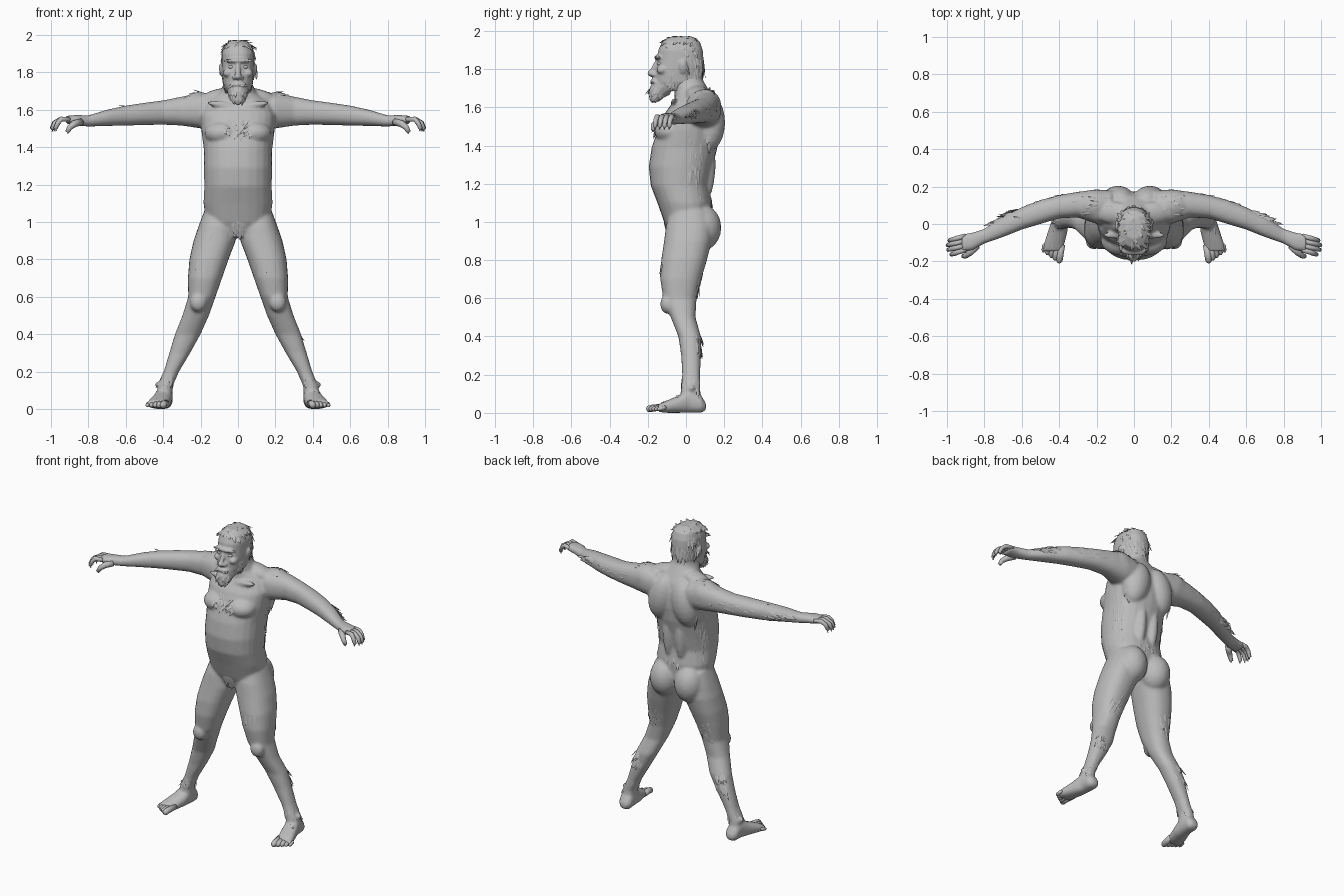
import bpy, bmesh, math, random
from mathutils import Vector, Matrix
from mathutils.bvhtree import BVHTree

random.seed(4)
if "Cube" in bpy.data.objects:
    bpy.data.objects.remove(bpy.data.objects["Cube"])

grey = bpy.data.materials.new("plain_grey")
grey.use_nodes = True
GREY = (0.5, 0.5, 0.5, 1)
grey.diffuse_color = GREY
grey.node_tree.nodes["Principled BSDF"].inputs["Base Color"].default_value = GREY
SIDES = (1, -1)


def skin_rings(bm, rings):
    """Bridge rings of points and cap both ends."""
    loops = [[bm.verts.new(p) for p in ring] for ring in rings]
    n = len(loops[0])
    for a, b in zip(loops, loops[1:]):
        for i in range(n):
            bm.faces.new((a[i], a[(i + 1) % n], b[(i + 1) % n], b[i]))
    bm.faces.new(loops[0])
    bm.faces.new(loops[-1])


def loft(bm, axis, sections, side=1, n=24, power=2.3):
    """Rounded sections given as low/high extents on two axes plus a position."""
    rings = []
    for u0, u1, v0, v1, pos in sections:
        ring = []
        for i in range(n):
            c, s = math.cos(math.tau * i / n), math.sin(math.tau * i / n)
            u = (u0 + u1) / 2 + (u1 - u0) / 2 * math.copysign(abs(c) ** (2 / power), c)
            v = (v0 + v1) / 2 + (v1 - v0) / 2 * math.copysign(abs(s) ** (2 / power), s)
            p = {"x": (pos, u, v), "y": (u, pos, v), "z": (u, v, pos)}[axis]
            ring.append((p[0] * side, p[1], p[2]))
        rings.append(ring)
    skin_rings(bm, rings)


def tube(bm, points, radii, side=1, n=10):
    pts = [Vector((x * side, y, z)) for x, y, z in points]
    rings = []
    for i, p in enumerate(pts):
        d = pts[min(i + 1, len(pts) - 1)] - pts[max(i - 1, 0)]
        q = d.to_track_quat("Z", "Y")
        rings.append([p + q @ Vector((math.cos(math.tau * k / n), math.sin(math.tau * k / n), 0)) * radii[i]
                      for k in range(n)])
    skin_rings(bm, rings)


def blob(bm, centre, size, side=1, tilt=0):
    m = Matrix.Translation((centre[0] * side, centre[1], centre[2]))
    m = m @ Matrix.Rotation(tilt * side, 4, "Y") @ Matrix.Diagonal((*size, 1))
    bmesh.ops.create_uvsphere(bm, u_segments=20, v_segments=12, radius=1, matrix=m)


def finish(bm, name, voxel=0, smooth=True):
    bmesh.ops.recalc_face_normals(bm, faces=bm.faces)
    mesh = bpy.data.meshes.new(name)
    bm.to_mesh(mesh)
    bm.free()
    mesh.materials.append(grey)
    for f in mesh.polygons:
        f.use_smooth = smooth
    ob = bpy.data.objects.new(name, mesh)
    bpy.context.collection.objects.link(ob)
    if voxel:
        rm = ob.modifiers.new("fuse", "REMESH")
        rm.mode, rm.voxel_size, rm.use_smooth_shade = "VOXEL", voxel, True
        sm = ob.modifiers.new("soften", "SMOOTH")
        sm.factor, sm.iterations = 0.5, 5
    return ob


# body: torso and neck
bm = bmesh.new()
torso = [(.1, -.08, .1, .92), (.17, -.115, .13, 1.0), (.185, -.15, .135, 1.1), (.18, -.185, .12, 1.19),
         (.183, -.195, .14, 1.29), (.183, -.18, .165, 1.39), (.195, -.15, .175, 1.48), (.2, -.11, .17, 1.57),
         (.17, -.06, .15, 1.64), (.1, -.06, .12, 1.69), (.075, -.08, .09, 1.74), (.07, -.08, .08, 1.8)]
loft(bm, "z", [(-w, w, f, b, z) for w, f, b, z in torso])

# body: limbs and muscle masses
LEG = [(.03, .18, -.08, .12, 1.06), (.01, .21, -.105, .14, .98), (.012, .238, -.115, .135, .9),
       (.05, .26, -.13, .11, .8), (.085, .268, -.135, .08, .7), (.12, .266, -.12, .055, .6),
       (.155, .297, -.08, .05, .5), (.2, .337, -.04, .078, .4), (.255, .367, -.025, .078, .3),
       (.315, .397, -.02, .074, .2), (.35, .43, -.025, .075, .12), (.352, .43, -.03, .08, .05)]
FOOT = [(.37, .415, .015, .05, .105), (.35, .435, 0, .09, .08), (.35, .44, 0, .125, .02),
        (.355, .46, 0, .09, -.04), (.37, .48, 0, .065, -.1), (.38, .49, .005, .045, -.145)]
ARM = [(.0, .18, 1.49, 1.68, .12), (.0, .185, 1.5, 1.69, .2), (.035, .172, 1.515, 1.67, .3),
       (.03, .155, 1.52, 1.65, .4), (.0, .128, 1.518, 1.637, .5), (-.03, .09, 1.515, 1.622, .6),
       (-.07, .04, 1.513, 1.6, .7), (-.105, -.025, 1.51, 1.57, .8), (-.14, -.045, 1.515, 1.572, .86),
       (-.15, -.055, 1.525, 1.567, .92)]
for s in SIDES:
    loft(bm, "z", LEG, s)
    loft(bm, "y", FOOT, s)
    loft(bm, "x", ARM, s)
    blob(bm, (.085, -.08, 1.475), (.095, .085, .065), s)            # chest
    blob(bm, (.085, .12, 1.52), (.09, .085, .15), s, -.2)           # upper back
    blob(bm, (.045, .09, 1.3), (.045, .065, .2), s)                 # spine ridge
    blob(bm, (.09, .085, .97), (.095, .1, .12), s)                  # buttock
    blob(bm, (.11, .06, 1.67), (.1, .06, .04), s, .25)              # trapezius
    blob(bm, (.21, .1, 1.61), (.1, .085, .085), s, .1)              # shoulder
    blob(bm, (.08, -.06, 1.625), (.09, .02, .018), s, -.15)         # collar bone
    blob(bm, (.212, -.1, .57), (.045, .035, .05), s)                # kneecap
    blob(bm, (.41, .03, .13), (.035, .02, .02), s)                  # ankle bone
body = finish(bm, "body", .009)

# fingers, thumbs and toes
for s, label in zip(SIDES, ("left", "right")):
    bm = bmesh.new()
    for i in range(4):
        y, reach = -.064 - .025 * i, (0.99, 1, .997, .98)[i]
        tube(bm, [(.9, y, 1.547), (.945, y - .012, 1.55), (reach - .018, y - .02, 1.53),
                  (reach - .004, y - .024, 1.5), (reach - .008, y - .024, 1.485)],
             (.013, .014, .013, .011, .005), s)
    tube(bm, [(.84, -.115, 1.535), (.875, -.15, 1.525), (.9, -.17, 1.505), (.912, -.172, 1.482),
              (.91, -.172, 1.472)], (.02, .019, .015, .012, .005), s)
    finish(bm, label + "_fingers")
    bm = bmesh.new()
    for i in range(5):
        x, r = .397 + .021 * i, .019 - .002 * i
        tip = -.207 + .014 * i
        tube(bm, [(x - .01, -.11, .03), (x, tip + .035, .026), (x + .003, tip + .01, .02), (x + .003, tip, .016)],
             (r, r, r * .95, r * .45), s)
    finish(bm, label + "_toes")

# head: skull, brow, nose, cheeks, lips, ears
bm = bmesh.new()
skull = [(.055, -.15, .04, 1.685), (.078, -.163, .08, 1.73), (.086, -.16, .088, 1.79), (.088, -.15, .092, 1.85),
         (.088, -.145, .088, 1.9), (.074, -.125, .072, 1.945), (.04, -.08, .035, 1.97)]
loft(bm, "z", [(-w, w, f, b, z) for w, f, b, z in skull])
blob(bm, (0, -.142, 1.862), (.07, .025, .014))
blob(bm, (0, -.178, 1.778), (.02, .025, .018))
tube(bm, [(0, -.145, 1.85), (0, -.165, 1.81), (0, -.182, 1.78)], (.012, .014, .014))
blob(bm, (0, -.165, 1.735), (.045, .022, .016))
blob(bm, (0, -.163, 1.7), (.04, .02, .013))
for s in SIDES:
    blob(bm, (.055, -.125, 1.795), (.026, .03, .022), s)
    blob(bm, (.02, -.17, 1.772), (.011, .016, .011), s)
    blob(bm, (.09, -.015, 1.81), (.011, .023, .036), s, .2)
tube(bm, [(0, -.12, 1.71), (0, -.155, 1.675), (0, -.172, 1.64), (0, -.18, 1.625)], (.06, .046, .025, .006))
head = finish(bm, "head", .006)

# eyes with thin lids
bm = bmesh.new()
for s in SIDES:
    blob(bm, (.036, -.135, 1.828), (.017, .015, .011), s)
finish(bm, "eyes")

# hair tufts laid along the skin
bpy.context.view_layer.update()
deps = bpy.context.evaluated_depsgraph_get()
SKIN = {"body": BVHTree.FromObject(body, deps), "head": BVHTree.FromObject(head, deps)}


def tuft(bm, p, normal, flow, length, width, lift):
    d = flow - normal * flow.dot(normal)
    if d.length < .05:
        return
    d = (d.normalized() + normal * lift).normalized()
    across = d.cross(normal).normalized()
    up = across.cross(d)
    rings = []
    for t, w in ((0, .5), (.4, 1), (.8, .6), (1, .08)):
        c = p + d * length * t - normal * .003
        rings.append([c + across * width * w, c + up * width * w * .3,
                      c - across * width * w, c - up * width * w * .3])
    skin_rings(bm, rings)


def fur(name, skin, centre, size, flow, count, length=.06, lift=.12, width=.009):
    bm = bmesh.new()
    for s in SIDES:
        for _ in range(count):
            p = Vector([c + random.uniform(-h, h) for c, h in zip(centre, size)])
            p.x *= s
            f = Vector((flow[0] * s + random.uniform(-.15, .15), flow[1], flow[2]))
            hit, normal, _i, _d = SKIN[skin].find_nearest(p)
            tuft(bm, hit, normal, f, length * random.uniform(.6, 1.1), width * random.uniform(.7, 1.2), lift)
    finish(bm, name, smooth=False)


DOWN = (0, 0, -1)
fur("crown_hair", "head", (.04, -.03, 1.96), (.05, .09, .03), (.3, -.3, -.6), 30, .05, .1)
fur("side_hair", "head", (.09, .03, 1.85), (.01, .05, .08), (0, .3, -1), 22, .07, .08)
fur("nape_hair", "head", (.04, .1, 1.8), (.04, .01, .08), DOWN, 25, .1, .05)
fur("sideburns", "head", (.09, -.075, 1.76), (.01, .025, .04), (0, -.2, -1), 16, .05, .1)
fur("beard", "head", (.035, -.15, 1.69), (.03, .03, .025), (-.1, -.25, -1), 24, .05, .1)
fur("moustache", "head", (.025, -.2, 1.745), (.02, .01, .004), (1, 0, -.6), 6, .035, .1, .006)
fur("eyebrows", "head", (.04, -.17, 1.866), (.025, .01, .005), (1, 0, .1), 8, .03, .15, .006)
fur("chest_hair", "body", (.04, -.15, 1.52), (.04, .02, .06), (-.5, 0, -1), 16, .06)
fur("shoulder_hair", "body", (.2, .1, 1.7), (.1, .07, .02), (1, 0, -.2), 18, .06, .08)
fur("flank_hair", "body", (.2, .08, 1.32), (.02, .06, .15), DOWN, 24, .08, .1)
fur("upper_arm_hair", "body", (.4, .16, 1.6), (.15, .01, .04), (1, -.2, -.2), 14, .06, .08)
fur("forearm_hair", "body", (.68, .06, 1.57), (.1, .03, .03), (1, .1, -.1), 24, .07, .3)
fur("lower_back_hair", "body", (.03, .14, 1.11), (.03, .01, .04), DOWN, 10, .05, .15)
fur("groin_hair", "body", (.015, -.13, .98), (.018, .01, .03), (-.1, 0, -1), 14, .075, .12, .011)
fur("thigh_hair", "body", (.16, -.15, .88), (.08, .01, .1), (.2, 0, -1), 10, .09, .03, .006)
fur("rear_thigh_hair", "body", (.19, .1, .68), (.07, .01, .08), (.3, 0, -1), 14, .08, .1)
fur("calf_hair", "body", (.31, .09, .38), (.05, .02, .06), (.4, 0, -1), 16, .07, .2)
fur("ankle_hair", "body", (.38, .02, .16), (.05, .08, .05), (.2, 0, -1), 22, .05, .12)
fur("foot_hair", "body", (.42, -.06, .1), (.03, .05, .01), (.1, -1, 0), 8, .04, .1, .006)
